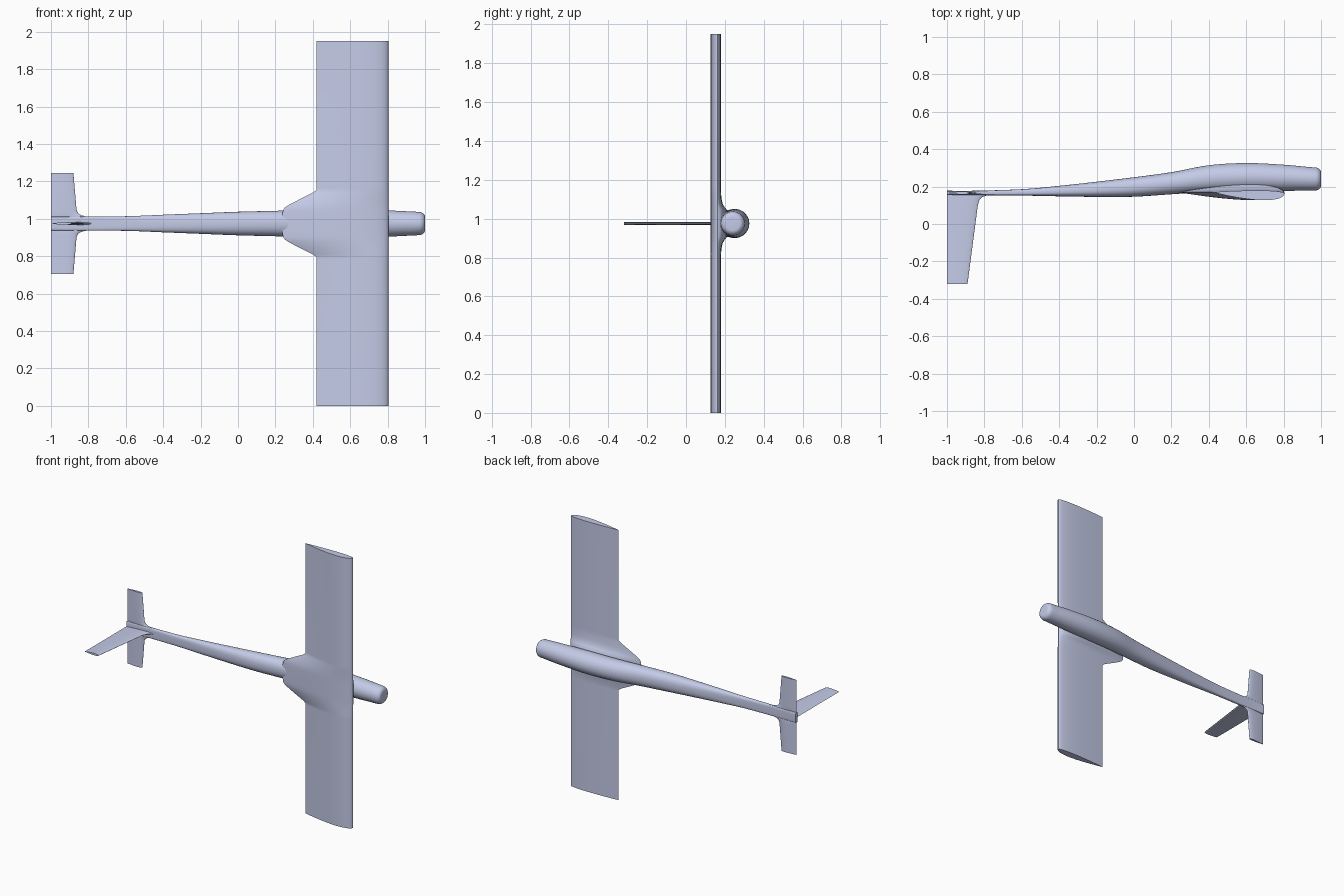
import bpy, bmesh, math
from mathutils import Vector

cube = bpy.data.objects.get("Cube")
if cube:
    bpy.data.objects.remove(cube, do_unlink=True)

MID = 0.975  # height of the plane of symmetry

paint = bpy.data.materials.new("pale blue grey")
colour = (0.59, 0.638, 0.855, 1)
paint.diffuse_color = colour
paint.use_nodes = True
paint.node_tree.nodes["Principled BSDF"].inputs["Base Color"].default_value = colour


def loft(name, rings):
    """Skin a list of equal-length rings and cap both ends."""
    bm = bmesh.new()
    loops = [[bm.verts.new(p) for p in ring] for ring in rings]
    n = len(loops[0])
    for a, b in zip(loops, loops[1:]):
        for i in range(n):
            j = (i + 1) % n
            bm.faces.new((a[i], a[j], b[j], b[i]))
    bm.faces.new(loops[0])
    bm.faces.new(loops[-1])
    bmesh.ops.recalc_face_normals(bm, faces=bm.faces)
    mesh = bpy.data.meshes.new(name)
    bm.to_mesh(mesh)
    bm.free()
    mesh.materials.append(paint)
    obj = bpy.data.objects.new(name, mesh)
    bpy.context.collection.objects.link(obj)
    bpy.ops.object.select_all(action='DESELECT')
    obj.select_set(True)
    bpy.context.view_layer.objects.active = obj
    bpy.ops.object.shade_smooth_by_angle(angle=math.radians(35))
    return obj


def smooth_rows(rows, steps):
    """Catmull-Rom interpolation through rows of numbers."""
    out = []
    for i in range(len(rows) - 1):
        p0, p1 = rows[max(i - 1, 0)], rows[i]
        p2, p3 = rows[i + 1], rows[min(i + 2, len(rows) - 1)]
        for k in range(steps):
            t = k / steps
            out.append([0.5 * (2 * b + (c - a) * t + (2 * a - 5 * b + 4 * c - d) * t * t
                               + (3 * b - a - 3 * c + d) * t ** 3)
                        for a, b, c, d in zip(p0, p1, p2, p3)])
    return out + [list(rows[-1])]


def foil(trail, lead, front, back, n=20):
    """Aerofoil outline as (x, offset) pairs, with its own front and back depth."""
    def depth(s):
        return 10 * (0.2969 * math.sqrt(s) - 0.126 * s - 0.3516 * s ** 2
                     + 0.2843 * s ** 3 - 0.1036 * s ** 4)
    pts = []
    for k in range(2 * n):
        s = 0.5 + 0.5 * math.cos(math.pi * k / n)
        side = -front if k < n else back
        pts.append((lead + (trail - lead) * s, side * depth(s) if 0 < k < 2 * n else 0))
    return pts


def mirrored(rows):
    """Rows run from the tip to the middle; add the other half."""
    return rows + [(-r[0], *r[1:]) for r in reversed(rows[:-1])]


# Fuselage: x, front y, back y, half width, squareness
stations = [
    (-1.00, 0.154, 0.178, 0.037, 5), (-0.85, 0.154, 0.178, 0.037, 5),
    (-0.60, 0.152, 0.186, 0.039, 3.6), (-0.40, 0.148, 0.204, 0.047, 2.8),
    (-0.20, 0.145, 0.226, 0.055, 2.5), (0.00, 0.146, 0.250, 0.063, 2.3),
    (0.20, 0.159, 0.277, 0.068, 2.2), (0.40, 0.172, 0.314, 0.073, 2.1),
    (0.60, 0.175, 0.326, 0.075, 2), (0.80, 0.177, 0.317, 0.070, 2),
    (0.94, 0.179, 0.304, 0.0635, 2)]
nose = []
for k in range(1, 9):  # rounded nose edge
    a = math.pi / 2 * k / 8
    r = 0.0625 - 0.028 * (1 - math.cos(a))
    nose.append((0.965 + 0.035 * math.sin(a), 0.2405 - r, 0.2405 + r, r, 2))


def hull_ring(x, y0, y1, w, p, n=40):
    ring = []
    for k in range(n):
        c, s = math.cos(2 * math.pi * k / n), math.sin(2 * math.pi * k / n)
        e = 2 / p
        ring.append(Vector((x, (y0 + y1) / 2 + (y1 - y0) / 2 * math.copysign(abs(c) ** e, c),
                            MID + w * math.copysign(abs(s) ** e, s))))
    return ring


loft("fuselage", [hull_ring(*r) for r in smooth_rows(stations, 5) + nose])

# Wing with a fairing at the root: span offset, trailing x, back depth
wing_rows = mirrored([
    (0.975, 0.42, 0.014), (0.19, 0.42, 0.014), (0.178, 0.418, 0.014), (0.165, 0.40, 0.015),
    (0.13, 0.33, 0.017), (0.10, 0.272, 0.024), (0.085, 0.25, 0.033),
    (0.07, 0.24, 0.045), (0.04, 0.237, 0.05), (0, 0.237, 0.05)])
rings = []
for off, trail, back in wing_rows:
    rings.append([Vector((x, 0.163 + 0.007 * (0.805 - x) / (0.805 - trail) + d, MID + off))
                  for x, d in foil(trail, 0.805, 0.038, back)])
loft("wing", rings)

# Tailplane: span offset, leading x
tail_rows = mirrored([(0.27, -0.88), (0.07, -0.863), (0.055, -0.855),
                      (0.044, -0.838), (0.038, -0.81), (0, -0.80)])
loft("tailplane", [[Vector((x, 0.166 + d, MID + off)) for x, d in foil(-1, lead, 0.008, 0.008)]
                   for off, lead in tail_rows])

# Fin: y, leading x
fin_rows = [(-0.32, -0.89), (0.10, -0.835), (0.13, -0.826), (0.145, -0.81),
            (0.153, -0.785), (0.168, -0.77)]
loft("fin", [[Vector((x, y, MID + d)) for x, d in foil(-1, lead, 0.007, 0.007)]
             for y, lead in fin_rows])
